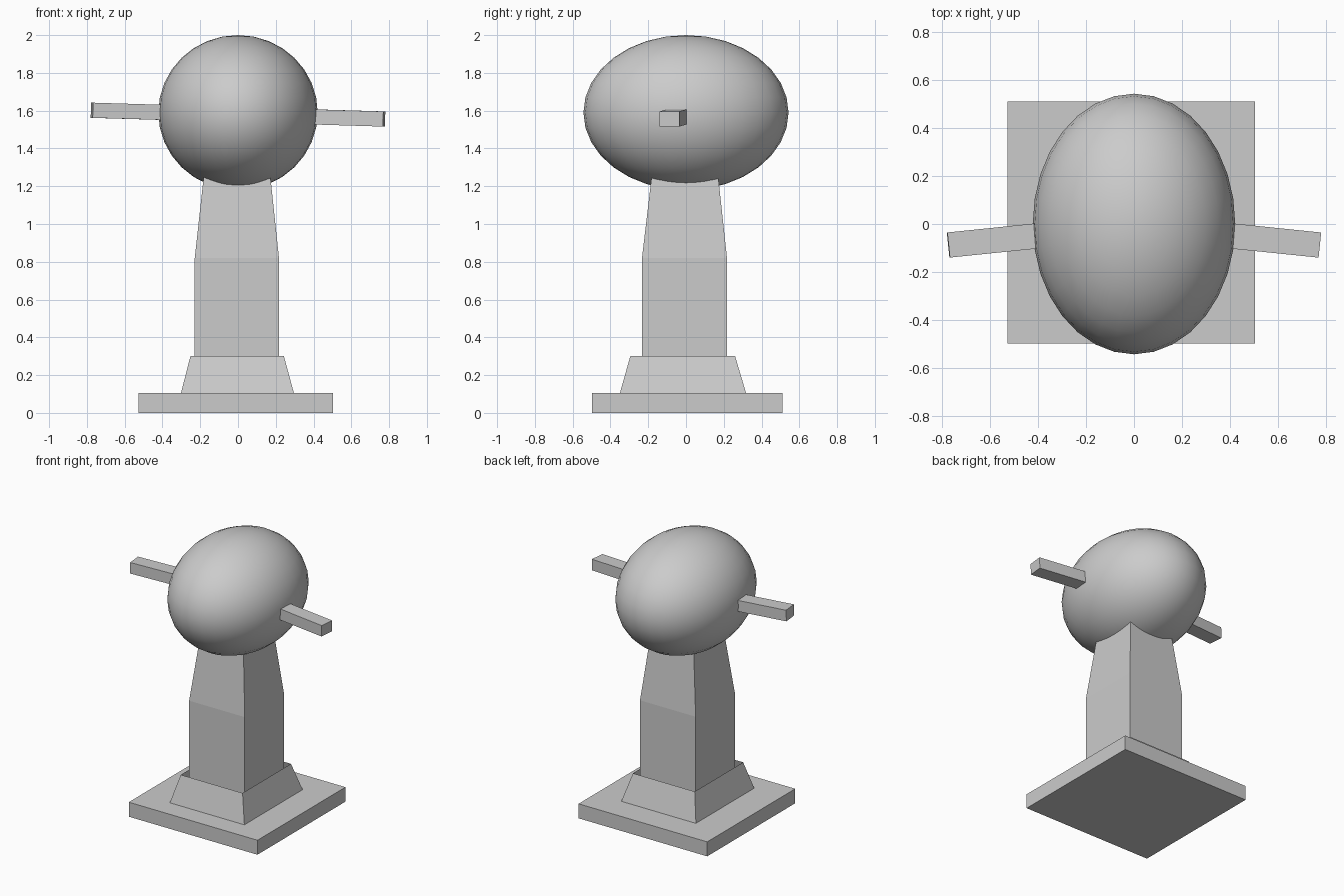
import bpy
from mathutils import Vector, Matrix

if "Cube" in bpy.data.objects:
    bpy.data.objects.remove(bpy.data.objects["Cube"])


def add_object(name, verts, faces):
    mesh = bpy.data.meshes.new(name)
    mesh.from_pydata(verts, [], faces)
    ob = bpy.data.objects.new(name, mesh)
    bpy.context.collection.objects.link(ob)
    return ob


def loft(name, rings, capped=True):
    """Stack rectangles (x0, x1, y0, y1, z) into a four-sided shell."""
    verts, faces = [], []
    for x0, x1, y0, y1, z in rings:
        verts += [(x0, y0, z), (x1, y0, z), (x1, y1, z), (x0, y1, z)]
    for r in range(len(rings) - 1):
        for i in range(4):
            a, b = r * 4 + i, r * 4 + (i + 1) % 4
            faces.append((a, b, b + 4, a + 4))
    if capped:
        n = len(verts)
        faces += [(3, 2, 1, 0), (n - 4, n - 3, n - 2, n - 1)]
    return add_object(name, verts, faces)


# Square floor slab
loft("base_slab", [(-0.528, 0.504, -0.497, 0.511, 0),
                   (-0.528, 0.504, -0.497, 0.511, 0.105)])

# Sloped skirt around the foot of the post, open at the top
loft("skirt", [(-0.302, 0.296, -0.350, 0.318, 0.105),
               (-0.252, 0.243, -0.295, 0.260, 0.300)], capped=False)

# Post: straight shaft, then tapering up into the head
loft("post", [(-0.229, 0.217, -0.233, 0.217, 0.10),
              (-0.229, 0.217, -0.233, 0.217, 0.82),
              (-0.176, 0.166, -0.176, 0.165, 1.30)])

# Egg-shaped head
bpy.ops.mesh.primitive_uv_sphere_add(segments=32, ring_count=16, radius=1,
                                     location=(0, 0, 1.59))
head = bpy.context.object
head.name = "head"
head.scale = (0.422, 0.543, 0.41)
bpy.ops.object.transform_apply(location=False, rotation=False, scale=True)
bpy.ops.object.shade_smooth()


# Side bars, swept slightly forward and tilted as one line
def bar_centre(x):
    return Vector((x, -0.008 - 0.103 * abs(x), 1.579 - 0.03 * x))


for name, s in (("right_bar", 1), ("left_bar", -1)):
    a, b = bar_centre(0.25 * s), bar_centre(0.7735 * s)
    along = (b - a).normalized()
    across = Vector((0, 0, 1)).cross(along).normalized()
    up = along.cross(across)
    bpy.ops.mesh.primitive_cube_add(size=1)
    bar = bpy.context.object
    bar.name = name
    rot = Matrix((along, across, up)).transposed().to_4x4()
    bar.matrix_world = (Matrix.Translation((a + b) / 2) @ rot
                        @ Matrix.Diagonal(((b - a).length, 0.105, 0.08, 1)))
